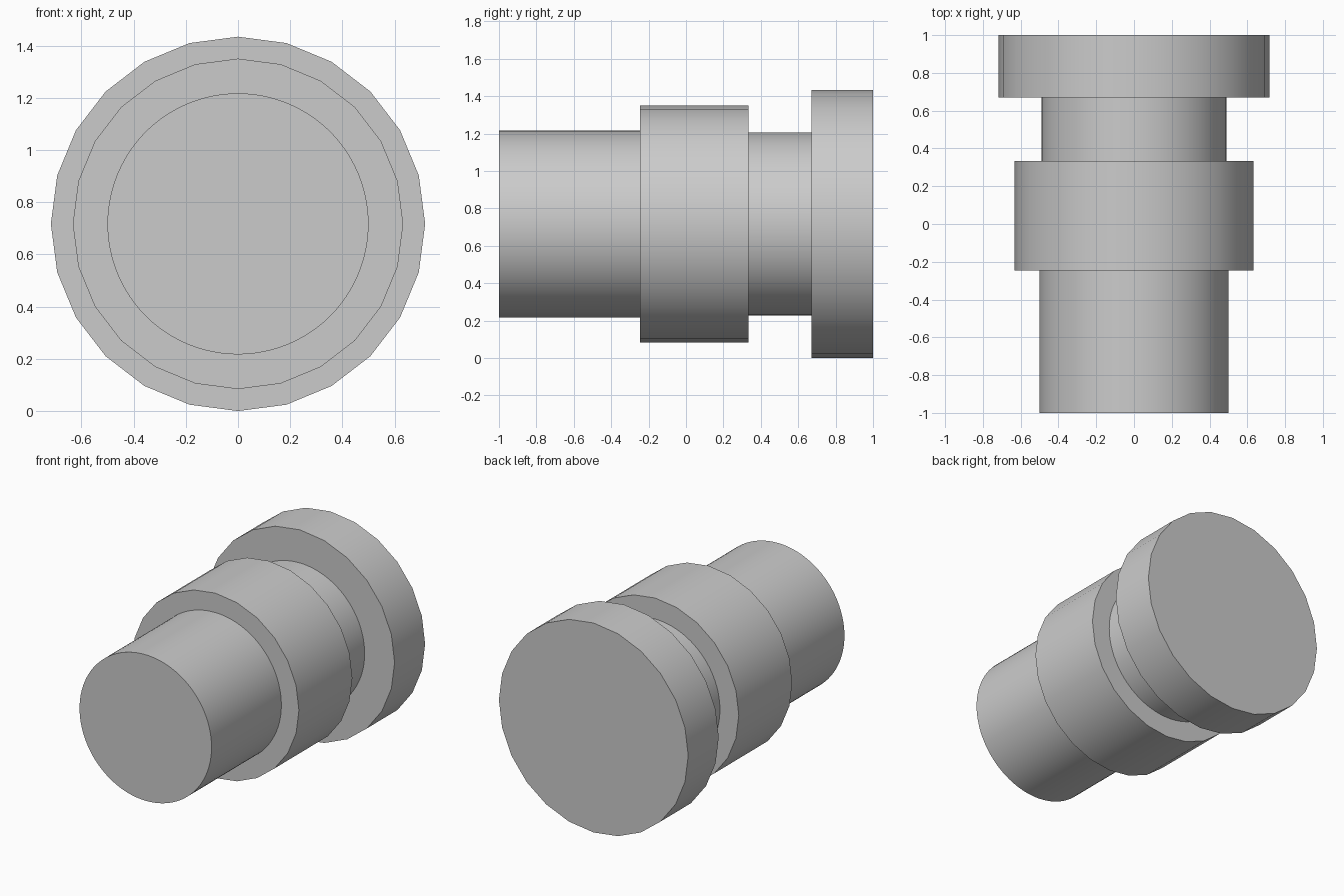
import bpy
import math

if "Cube" in bpy.data.objects:
    bpy.data.objects.remove(bpy.data.objects["Cube"])

AXIS_HEIGHT = 0.717

grey = bpy.data.materials.new("plain grey")
grey.use_nodes = True
colour = (0.6, 0.6, 0.6, 1)
grey.diffuse_color = colour
grey.node_tree.nodes["Principled BSDF"].inputs["Base Color"].default_value = colour


def disc(name, radius, front, back, sides):
    """Cylinder lying along y, with a corner at the very top."""
    bpy.ops.mesh.primitive_cylinder_add(
        vertices=sides, radius=radius, depth=back - front,
        location=(0, (front + back) / 2, AXIS_HEIGHT),
        rotation=(math.pi / 2, 0, 0))
    part = bpy.context.object
    part.name = name
    part.data.materials.append(grey)
    bpy.ops.object.transform_apply(location=False, rotation=True, scale=False)
    bpy.ops.object.shade_smooth_by_angle(angle=math.radians(30))


# Smooth round shafts
disc("front_shaft", 0.5, -1, -0.245, 96)
disc("neck", 0.49, 0.333, 0.67, 96)

# Faceted collar and rear flange
disc("collar", 0.633, -0.245, 0.333, 24)
disc("rear_flange", 0.717, 0.67, 1, 24)
